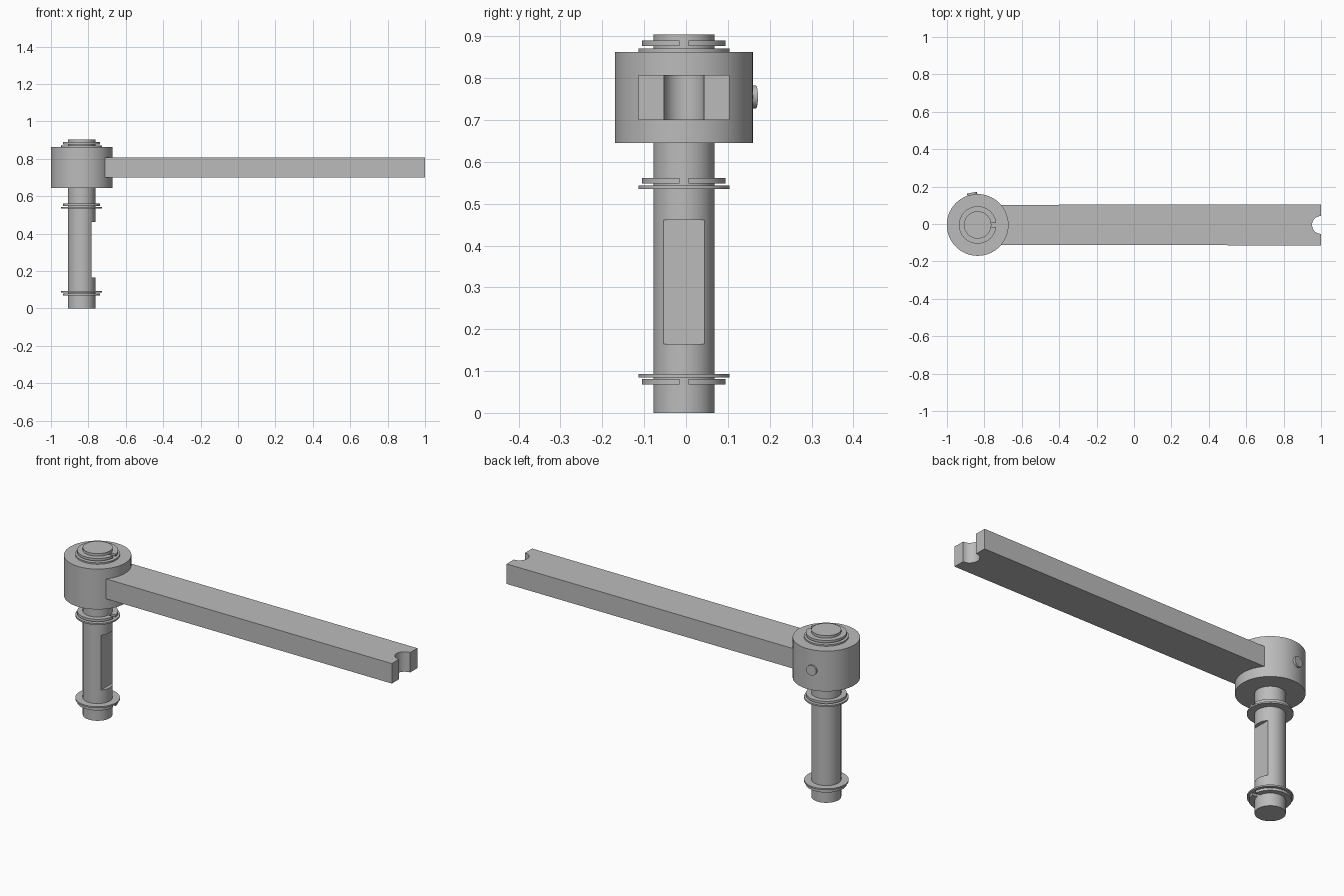
import bpy, bmesh, math
from mathutils import Vector, Matrix

default = bpy.data.objects.get("Cube")
if default:
    bpy.data.objects.remove(default, do_unlink=True)

# One plain metal colour
steel = bpy.data.materials.new("grey steel")
steel.use_nodes = True
grey = (0.5, 0.5, 0.5, 1)
steel.diffuse_color = grey
steel.node_tree.nodes["Principled BSDF"].inputs["Base Color"].default_value = grey

AXIS = Vector((-0.836, -0.005, 0))   # shaft centre line
SHAFT_R, HUB_R = 0.073, 0.165


def arc(radius, start, end, steps, cx=0, cy=0):
    """Points along an arc, angles in radians."""
    angles = [start + (end - start) * i / steps for i in range(steps + 1)]
    return [(cx + radius * math.cos(a), cy + radius * math.sin(a)) for a in angles]


def extrude(name, outline, z0, z1, origin=AXIS):
    """Extrude a plan outline between two heights."""
    bm = bmesh.new()
    face = bm.faces.new([bm.verts.new((x, y, z0)) for x, y in outline])
    top = bmesh.ops.extrude_face_region(bm, geom=[face])["geom"]
    bmesh.ops.translate(bm, vec=(0, 0, z1 - z0),
                        verts=[g for g in top if isinstance(g, bmesh.types.BMVert)])
    bmesh.ops.recalc_face_normals(bm, faces=bm.faces)
    mesh = bpy.data.meshes.new(name)
    bm.to_mesh(mesh)
    bm.free()
    mesh.materials.append(steel)
    obj = bpy.data.objects.new(name, mesh)
    bpy.context.collection.objects.link(obj)
    obj.location = origin
    return obj


def select(obj):
    bpy.ops.object.select_all(action="DESELECT")
    obj.select_set(True)
    bpy.context.view_layer.objects.active = obj


def disc(name, radius, z0, z1, steps=96):
    return extrude(name, arc(radius, 0, math.tau, steps)[:-1], z0, z1)


# Shaft with a shallow milled flat facing the arm
shaft = disc("shaft", SHAFT_R, 0, 0.904)
flat_x = 0.054
cutter = extrude("flat_cutter", [(flat_x, -0.1), (0.12, -0.1), (0.12, 0.1), (flat_x, 0.1)],
                 0.165, 0.461)
cutter.hide_render = True
select(shaft)
cut = shaft.modifiers.new("milled_flat", "BOOLEAN")
cut.operation = "DIFFERENCE"
cut.solver = "EXACT"
cut.object = cutter
bpy.ops.object.modifier_apply(modifier=cut.name)
bpy.data.objects.remove(cutter, do_unlink=True)

# Hub
hub = disc("hub", HUB_R, 0.645, 0.863)

# Arm: hugs the hub at one end, round notch at the other
half, tip, notch = 0.109, 1.836, 0.048
spread = math.asin(half / HUB_R)
outline = arc(HUB_R - 0.002, spread, -spread, 24)
outline += [(tip, -half)]
outline += arc(notch, 1.5 * math.pi, 0.5 * math.pi, 24, cx=tip)
outline += [(tip, half)]
arm = extrude("arm", outline, 0.70, 0.808)

# Washers and split retaining clips
parts = [shaft, hub, arm]
gap = 0.011
for place, washer_z, clip_z in (("lower", 0.085, 0.068),
                                ("middle", 0.535, 0.548),
                                ("upper", 0.863, 0.877)):
    parts.append(disc(place + "_washer", 0.109, washer_z, washer_z + 0.008))
    outer, inner = 0.1, SHAFT_R - 0.002
    a, b = math.asin(gap / outer), math.asin(gap / inner)
    ring = arc(outer, a, math.tau - a, 80) + arc(inner, math.tau - b, b, 80)
    parts.append(extrude(place + "_clip", ring, clip_z, clip_z + 0.013))

# Set screw in the back of the hub
screw = extrude("set_screw", arc(0.027, 0, math.tau, 40)[:-1], 0.13, 0.175)
lean = math.radians(10)
screw.data.transform(Matrix.Rotation(lean, 4, "Z") @ Matrix.Rotation(-math.pi / 2, 4, "X"))
screw.location.z = 0.755
parts.append(screw)

for obj in parts:
    select(obj)
    bpy.ops.object.shade_smooth_by_angle(angle=math.radians(30))
